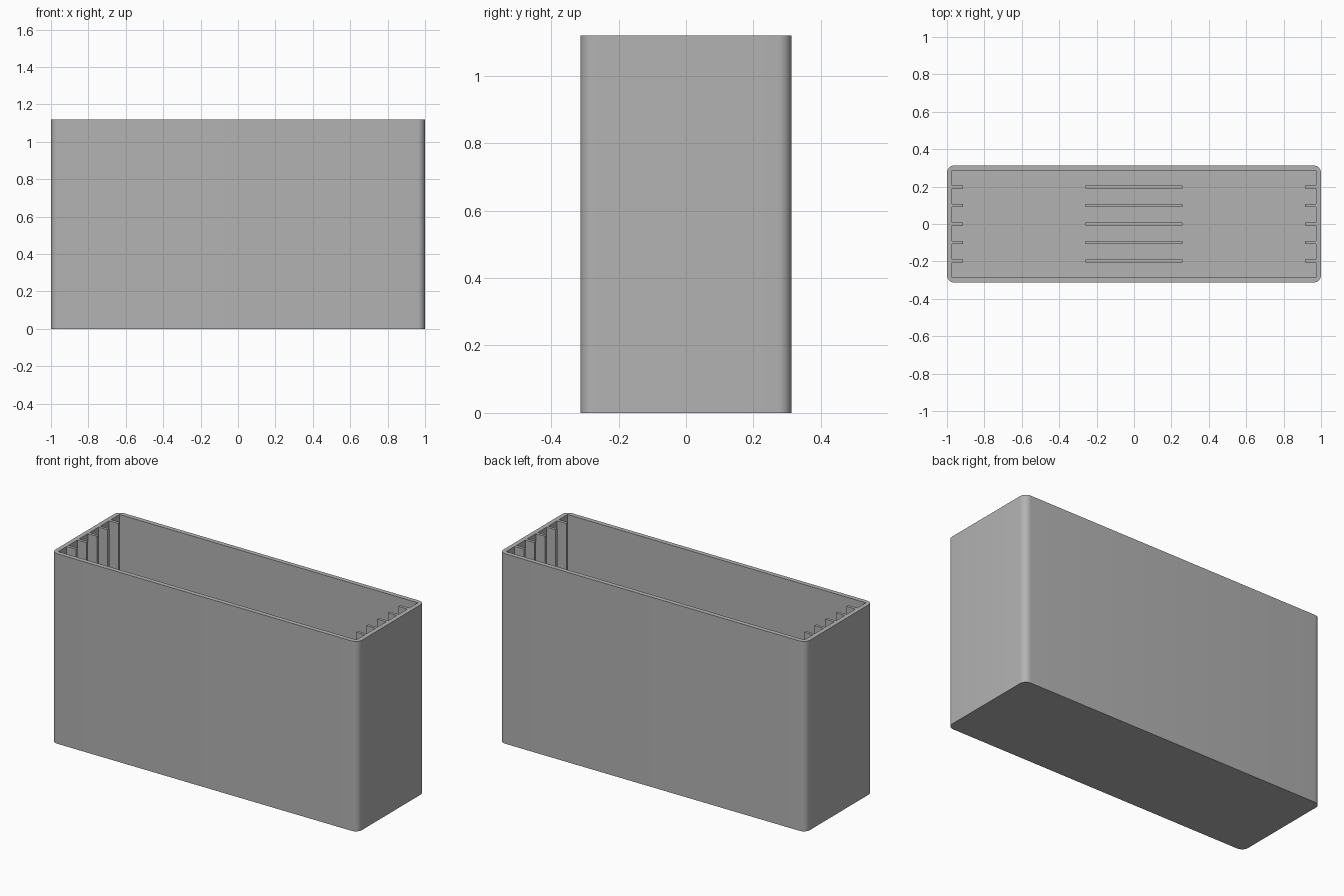
import bpy, bmesh, math

HALF_X, HALF_Y, HEIGHT = 1.0, 0.313, 1.12
WALL, RADIUS = 0.027, 0.04
RIB_DEPTH, RIB_HALF = 0.059, 0.0085
RIB_YS = [i * 0.099 for i in range(-2, 3)]

cube = bpy.data.objects.get("Cube")
if cube:
    bpy.data.objects.remove(cube, do_unlink=True)

grey = bpy.data.materials.new("grey plastic")
grey.use_nodes = True
colour = (0.45, 0.45, 0.45, 1)
grey.diffuse_color = colour
grey.node_tree.nodes["Principled BSDF"].inputs["Base Color"].default_value = colour


def prism(name, outline, z0, z1):
    """Extrude a closed xy outline from z0 to z1."""
    bm = bmesh.new()
    base = bm.faces.new([bm.verts.new((x, y, z0)) for x, y in outline])
    top = bmesh.ops.extrude_face_region(bm, geom=[base])["geom"]
    bmesh.ops.translate(bm, vec=(0, 0, z1 - z0),
                        verts=[v for v in top if isinstance(v, bmesh.types.BMVert)])
    bmesh.ops.recalc_face_normals(bm, faces=bm.faces)
    mesh = bpy.data.meshes.new(name)
    bm.to_mesh(mesh)
    bm.free()
    mesh.materials.append(grey)
    obj = bpy.data.objects.new(name, mesh)
    bpy.context.collection.objects.link(obj)
    return obj


def rounded_outline(hx, hy, r, steps=8):
    points = []
    for quarter, (sx, sy) in enumerate([(1, 1), (-1, 1), (-1, -1), (1, -1)]):
        for i in range(steps + 1):
            a = (quarter + i / steps) * math.pi / 2
            points.append((sx * (hx - r) + r * math.cos(a),
                           sy * (hy - r) + r * math.sin(a)))
    return points


def cavity_outline(hx, hy):
    """Rectangle whose short ends are notched by the card guide ribs."""
    side = [(hx, -hy)]
    for y in RIB_YS:
        side += [(hx, y - RIB_HALF), (hx - RIB_DEPTH, y - RIB_HALF),
                 (hx - RIB_DEPTH, y + RIB_HALF), (hx, y + RIB_HALF)]
    side.append((hx, hy))
    return side + [(-x, -y) for x, y in side]


# Open box with end ribs left standing by the cavity cut
box = prism("box", rounded_outline(HALF_X, HALF_Y, RADIUS), 0, HEIGHT)
cavity = prism("cavity_cutter", cavity_outline(HALF_X - WALL, HALF_Y - WALL),
               WALL, HEIGHT + 0.1)
cut = box.modifiers.new("cavity", "BOOLEAN")
cut.operation, cut.solver, cut.object = "DIFFERENCE", "EXACT", cavity
bpy.context.view_layer.objects.active = box
box.select_set(True)
bpy.ops.object.modifier_apply(modifier=cut.name)
bpy.data.objects.remove(cavity, do_unlink=True)
bpy.ops.object.shade_smooth_by_angle(angle=math.radians(30))

# Low divider rails in the middle of the floor
for n, y in enumerate(RIB_YS, 1):
    prism(f"floor_rail_{n}",
          [(-0.26, y - RIB_HALF), (0.26, y - RIB_HALF),
           (0.26, y + RIB_HALF), (-0.26, y + RIB_HALF)],
          WALL, WALL + RIB_DEPTH)
